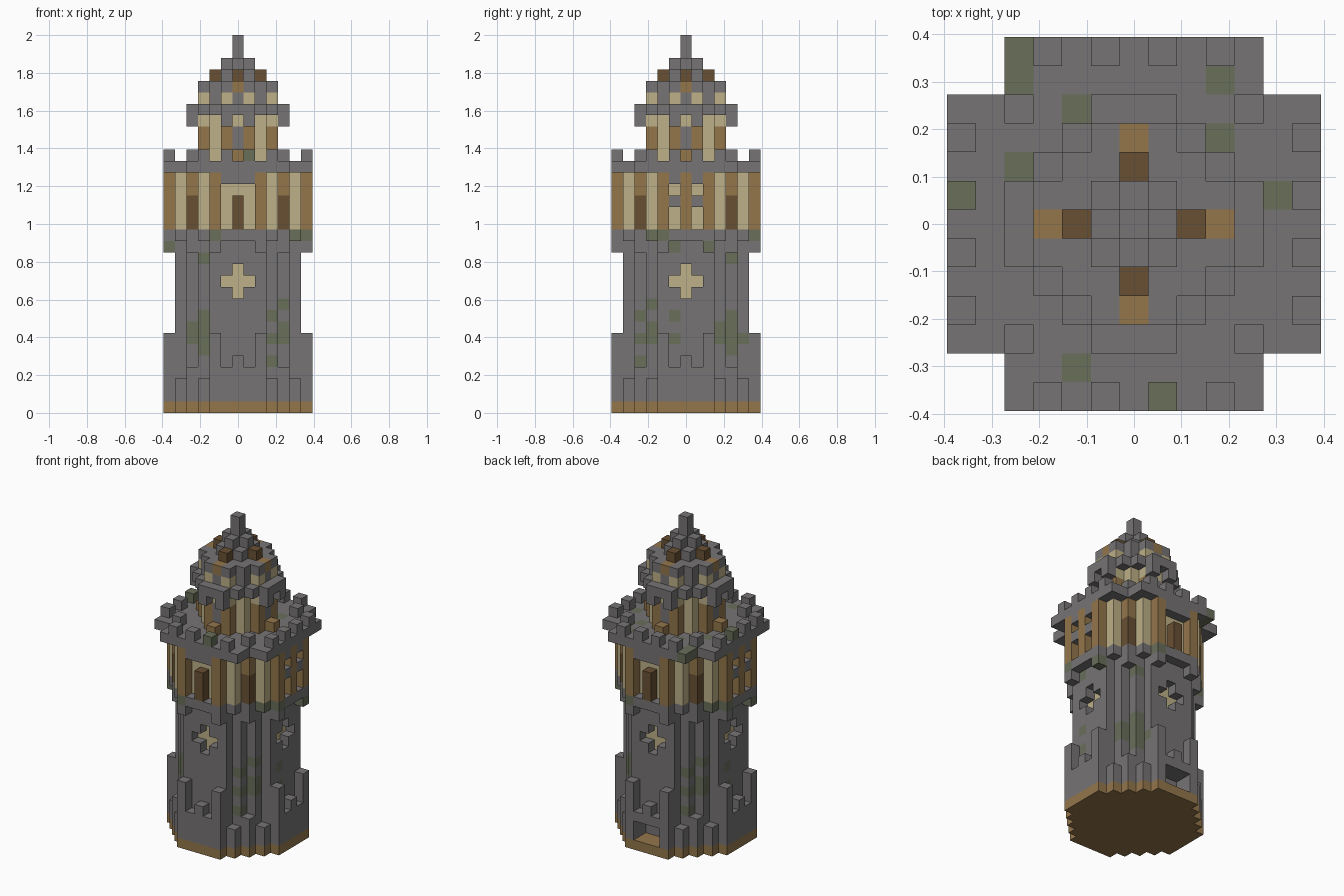
import bpy
import bmesh

cube = bpy.data.objects.get("Cube")
if cube:
    bpy.data.objects.remove(cube, do_unlink=True)

U = 2 / 33  # edge of one block
COLOURS = {
    "grey_stone": (0.18, 0.172, 0.173),
    "timber": (0.292, 0.18, 0.071),
    "dark_timber": (0.141, 0.08, 0.033),
    "cream_plaster": (0.51, 0.434, 0.245),
    "moss": (0.138, 0.157, 0.102),
}
NAMES = list(COLOURS)
GREY, WOOD, DARK, CREAM, MOSS = NAMES


def make_material(name, rgb):
    mat = bpy.data.materials.new(name)
    mat.use_nodes = True
    mat.diffuse_color = (*rgb, 1)
    bsdf = next(n for n in mat.node_tree.nodes if n.type == "BSDF_PRINCIPLED")
    bsdf.inputs["Base Color"].default_value = (*rgb, 1)
    bsdf.inputs["Roughness"].default_value = 0.9
    return mat


MATERIALS = [make_material(n, c) for n, c in COLOURS.items()]
blocks = {}  # (x, y, layer) -> (part, colour)


def column(part, colour, x, y, low, high):
    for z in range(low, high):
        blocks[x, y, z] = (part, colour)


def octagon(part, colour, reach, limit, low, high):
    """Solid stepped octagon: reach to the flats, limit on the diagonals."""
    for x in range(-reach, reach + 1):
        for y in range(-reach, reach + 1):
            if abs(x) + abs(y) <= limit:
                column(part, colour, x, y, low, high)


def around(part, colour, a, b, low, high):
    """Same column repeated on every side and corner."""
    for s in (-1, 1):
        for t in (-1, 1):
            column(part, colour, s * a, t * b, low, high)
            column(part, colour, s * b, t * a, low, high)


# Timber footing and stone shaft
octagon("footing", WOOD, 6, 8, 0, 1)
octagon("shaft", GREY, 5, 7, 1, 16)

# Ragged buttress skirt, and the corbels that carry the gallery
for a, b, top, under in ((6, 0, 5, 15), (6, 1, 4, 15), (6, 2, 7, 14),
                         (5, 3, 3, 15), (4, 4, 4, 14)):
    around("buttresses", GREY, a, b, 1, top)
    around("corbels", GREY, a, b, under, 16)

# Recessed cross windows
for dx, z in ((0, 10), (0, 11), (0, 12), (-1, 11), (1, 11)):
    for s in (-1, 1):
        for cell, back in (((dx, 5 * s, z), (dx, 4 * s, z)),
                           ((5 * s, dx, z), (4 * s, dx, z))):
            blocks.pop(cell, None)
            blocks[back] = ("cross_windows", CREAM)

# Rear doorway
for x in (-1, 0, 1):
    for y in (5, 6):
        for z in (1, 2):
            blocks.pop((x, y, z), None)

# Gallery: plaster walls, posts, corner doors, lintels
octagon("gallery_walls", CREAM, 5, 7, 16, 21)
around("gallery_walls", CREAM, 5, 3, 16, 21)
around("gallery_posts", WOOD, 6, 2, 16, 21)
around("gallery_posts", WOOD, 4, 4, 19, 21)
around("gallery_doors", DARK, 4, 4, 16, 19)
around("gallery_lintels", GREY, 6, 1, 20, 21)
around("gallery_lintels", GREY, 6, 0, 20, 21)
for s in (-1, 1):
    column("gallery_doors", DARK, 0, 6 * s, 16, 19)
    column("gallery_posts", WOOD, 6 * s, 0, 16, 21)
    for y in (-1, 1):
        column("gallery_rails", GREY, 6 * s, y, 18, 19)

# Cross-shaped deck with merlons
for x in range(-6, 7):
    for y in range(-6, 7):
        if min(abs(x), abs(y)) <= 4:
            column("deck", GREY, x, y, 21, 22)
for a, b in ((6, 3), (6, 1), (4, 4)):
    around("merlons", GREY, a, b, 22, 23)

# Upper tower with coloured bays
octagon("upper_tower", GREY, 3, 4, 22, 25)
around("upper_tower", WOOD, 3, 1, 22, 25)
around("upper_tower", CREAM, 2, 2, 22, 25)
around("tower_steps", WOOD, 4, 0, 22, 23)
octagon("upper_tower", CREAM, 3, 4, 25, 26)
around("tower_brackets", GREY, 4, 1, 25, 26)

# Ringed roof
octagon("roof_ring", GREY, 4, 5, 26, 27)
octagon("roof", GREY, 3, 4, 27, 29)
around("roof", CREAM, 3, 1, 27, 28)
around("roof_studs", WOOD, 3, 0, 28, 29)
octagon("roof_cap", GREY, 1, 2, 29, 30)
around("roof_studs", DARK, 2, 0, 29, 30)
octagon("roof_cap", GREY, 1, 1, 30, 31)
column("spire", GREY, 0, 0, 31, 33)

# Moss on the outermost stone block at each (across, layer) spot
FRONT_MOSS = ((-3, 7), (-3, 6), (4, 9), (3, 8), (4, 6), (3, 4), (5, 15), (6, 15), (-2, 15))
SIDE_MOSS = ((-3, 7), (-4, 6), (-3, 9), (-1, 8), (-1, 6), (4, 8), (3, 7),
             (3, 6), (4, 5), (5, 6), (4, 13), (-1, 14), (-3, 15), (2, 14))
TOP_MOSS = ((-4, 6), (-4, 5), (3, 5), (-2, 4), (3, 3), (-4, 2), (-6, 1),
            (5, 1), (-2, -5), (1, -6))


def grow_moss(line):
    for cell in line:
        if cell in blocks:
            part, colour = blocks[cell]
            if colour == GREY:
                blocks[cell] = (part, MOSS)
            return


for s in (-1, 1):
    for a, z in FRONT_MOSS:
        grow_moss([(-s * a, s * d, z) for d in range(6, 0, -1)])
    for a, z in SIDE_MOSS:
        grow_moss([(s * d, s * a, z) for d in range(6, 0, -1)])
for x, y in TOP_MOSS:
    grow_moss([(x, y, z) for z in range(32, 0, -1)])


def build_part(part):
    """Skin the outside faces of a part's blocks."""
    bm = bmesh.new()
    corners = {}
    for cell, (owner, colour) in blocks.items():
        if owner != part:
            continue
        for axis in range(3):
            for side in (0, 1):
                beside = list(cell)
                beside[axis] += 2 * side - 1
                if tuple(beside) in blocks:
                    continue
                quad = []
                for p, q in ((0, 0), (1, 0), (1, 1), (0, 1)):
                    key = list(cell)
                    key[axis] += side
                    key[(axis + 1) % 3] += p
                    key[(axis + 2) % 3] += q
                    key = tuple(key)
                    if key not in corners:
                        x, y, z = key
                        corners[key] = bm.verts.new(((x - 0.5) * U, (y - 0.5) * U, z * U))
                    quad.append(corners[key])
                face = bm.faces.new(quad if side else quad[::-1])
                face.material_index = NAMES.index(colour)
    mesh = bpy.data.meshes.new(part)
    bm.to_mesh(mesh)
    bm.free()
    for mat in MATERIALS:
        mesh.materials.append(mat)
    bpy.context.collection.objects.link(bpy.data.objects.new(part, mesh))


for part in dict.fromkeys(owner for owner, _ in blocks.values()):
    build_part(part)
